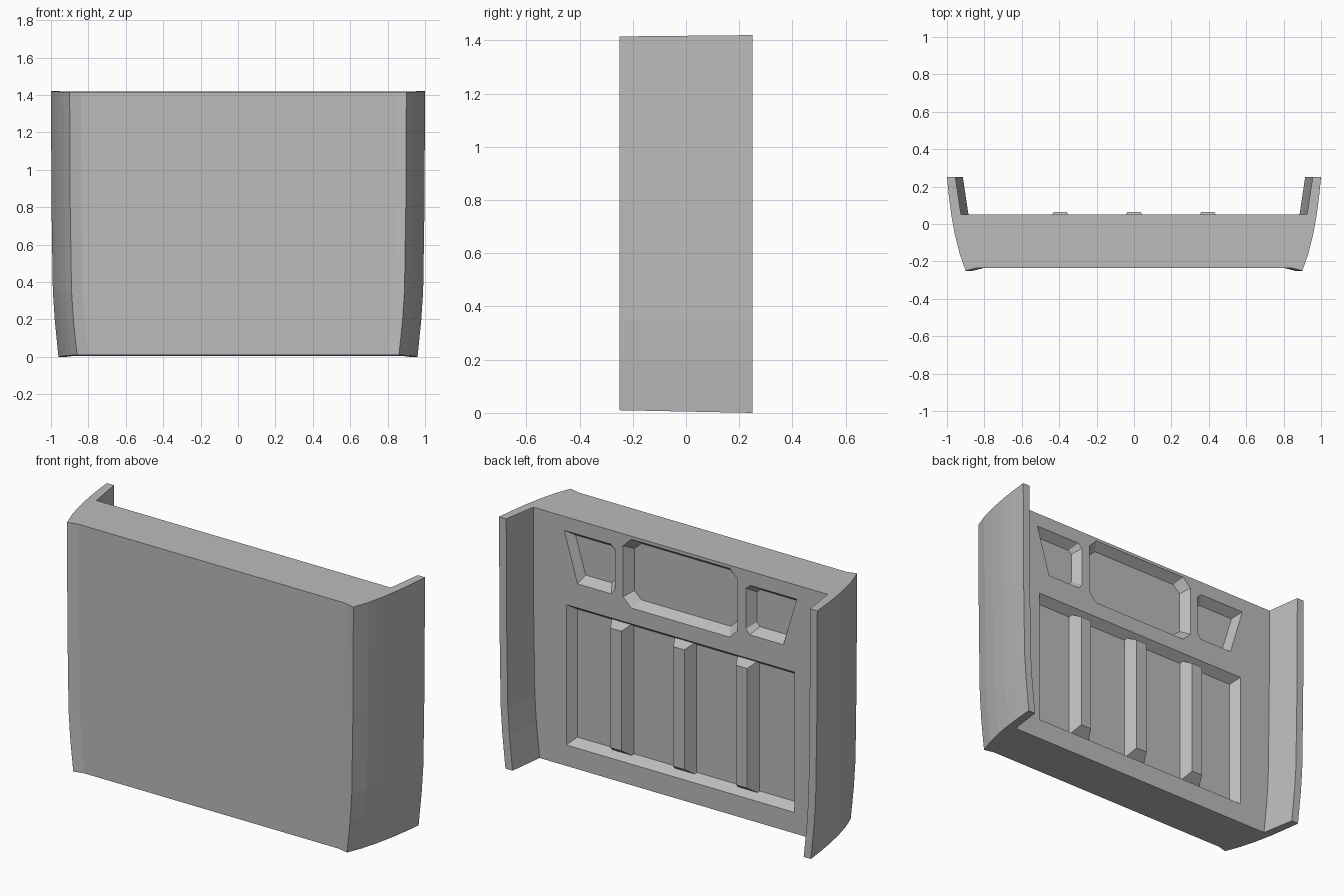
import bpy
import bmesh

cube = bpy.data.objects.get("Cube")
if cube:
    bpy.data.objects.remove(cube, do_unlink=True)

GREY = (0.5, 0.5, 0.5, 1)
grey = bpy.data.materials.new("plain grey")
grey.use_nodes = True
grey.diffuse_color = GREY
grey.node_tree.nodes["Principled BSDF"].inputs["Base Color"].default_value = GREY


def loft(name, rings):
    """Closed solid skinned through equal-length rings of points."""
    bm = bmesh.new()
    loops = [[bm.verts.new(p) for p in ring] for ring in rings]
    n = len(loops[0])
    for a, b in zip(loops, loops[1:]):
        for i in range(n):
            j = (i + 1) % n
            bm.faces.new((a[i], a[j], b[j], b[i]))
    bm.faces.new(loops[0][::-1])
    bm.faces.new(loops[-1])
    bmesh.ops.recalc_face_normals(bm, faces=bm.faces)
    mesh = bpy.data.meshes.new(name)
    bm.to_mesh(mesh)
    bm.free()
    mesh.materials.append(grey)
    obj = bpy.data.objects.new(name, mesh)
    bpy.context.collection.objects.link(obj)
    return obj


# Panel with curved side wings: half plan section, mirrored, tucked in near the foot
BACK, DEPTH, BEVEL = 0.05, 0.05, 0.035
half = [(0.84, -0.235), (0.9, -0.25), (0.932, -0.16), (0.957, -0.06), (0.977, 0.05),
        (0.99, 0.15), (1.0, 0.25), (0.955, 0.25), (0.925, BACK)]
section = half + [(-x, y) for x, y in reversed(half)]
levels = [(0, 0.04), (0.1, 0.03), (0.2, 0.02), (0.35, 0.01), (0.8, 0.003), (1.42, 0)]
rings = []
for z, tuck in levels:
    ring = []
    for x, y in section:
        slope = 0.01 * (0.25 - y) * 2 if z == 0 else -0.005 * (0.25 - y) * 2 if z > 1.4 else 0
        ring.append((x - tuck if x > 0 else x + tuck, y, z + slope))
    rings.append(ring)
panel = loft("tailgate_panel", rings)


# Bevelled recesses cut in the back
def recess(name, outline):
    xs, zs = zip(*outline)
    cx, cz = (min(xs) + max(xs)) / 2, (min(zs) + max(zs)) / 2
    sx = 1 - 2 * BEVEL / (max(xs) - min(xs))
    sz = 1 - 2 * BEVEL / (max(zs) - min(zs))
    floor = [(cx + (x - cx) * sx, BACK - DEPTH, cz + (z - cz) * sz) for x, z in outline]
    rim = [(x, BACK, z) for x, z in outline]
    outside = [(x, BACK + 0.05, z) for x, z in outline]
    cutter = loft(name, [floor, rim, outside])
    cutter.hide_render = True
    return cutter


side = [(0.73, 1.338), (0.438, 1.338), (0.412, 1.315), (0.412, 1.085), (0.435, 1.057), (0.647, 1.057)]
cutters = [
    recess("lower_recess_cutter", [(-0.717, 0.123), (0.717, 0.123), (0.717, 0.92), (-0.717, 0.92)]),
    recess("centre_recess_cutter", [(-0.36, 1.06), (-0.31, 1.01), (0.31, 1.01), (0.36, 1.06),
                                    (0.36, 1.35), (0.31, 1.4), (-0.31, 1.4), (-0.36, 1.35)]),
    recess("left_recess_cutter", side),
    recess("right_recess_cutter", [(-x, z) for x, z in side]),
]
for cutter in cutters:
    mod = panel.modifiers.new(cutter.name, "BOOLEAN")
    mod.operation = "DIFFERENCE"
    mod.solver = "EXACT"
    mod.object = cutter

# Bake the cuts, then drop the cutters
bpy.context.view_layer.update()
baked = bpy.data.meshes.new_from_object(panel.evaluated_get(bpy.context.evaluated_depsgraph_get()))
panel.modifiers.clear()
panel.data = baked
for cutter in cutters:
    bpy.data.objects.remove(cutter, do_unlink=True)


# Upright tapered ribs in the lower recess
def rect(cx, w, y, z0, z1):
    return [(cx - w, y, z0), (cx + w, y, z0), (cx + w, y, z1), (cx - w, y, z1)]


for name, cx in (("right", -0.395), ("middle", 0), ("left", 0.395)):
    loft(name + "_rib", [rect(cx, 0.07, BACK - DEPTH - 0.005, 0.14, 0.905),
                         rect(cx, 0.035, 0.065, 0.19, 0.87)])
